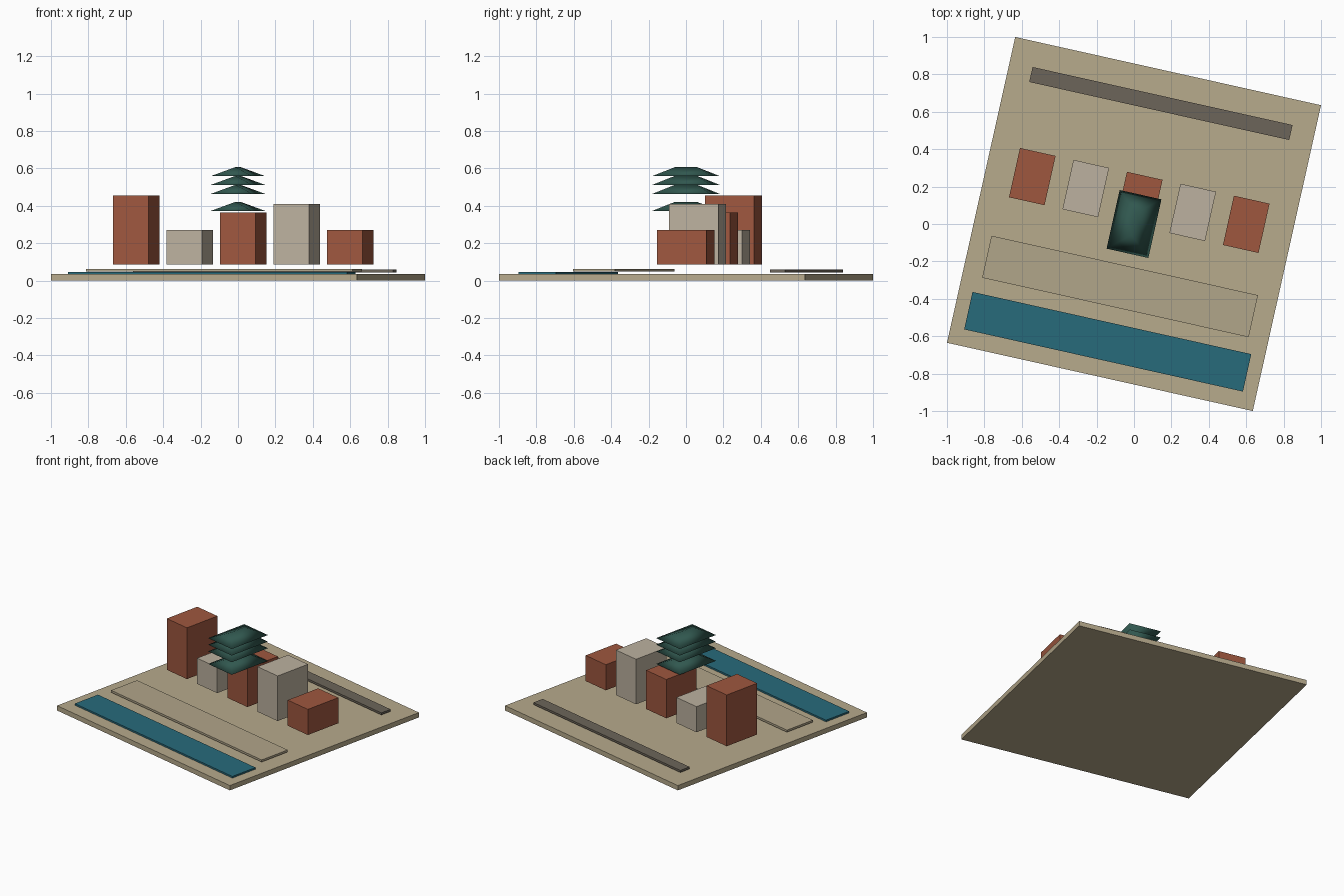
import bpy, bmesh, math
from mathutils import Matrix

if "Cube" in bpy.data.objects:
    bpy.data.objects.remove(bpy.data.objects["Cube"])

TURN = Matrix.Rotation(-math.radians(12.58), 4, 'Z')  # whole site is turned


def material(name, srgb):
    m = bpy.data.materials.new(name)
    m.diffuse_color = [(c / 255) ** 2.2 for c in srgb] + [1]
    m.use_nodes = True
    m.node_tree.nodes["Principled BSDF"].inputs["Base Color"].default_value = m.diffuse_color
    return m


SAND = material("sand", (182, 169, 139))
PAVING = material("paving", (176, 164, 137))
WATER = material("water", (44, 106, 122))
ASPHALT = material("asphalt", (108, 101, 90))
BRICK = material("brick", (157, 88, 65))
STONE = material("stone", (187, 176, 158))
TILE = material("green_tile", (52, 88, 80))


def finish(name, bm, mat, smooth=False):
    bmesh.ops.recalc_face_normals(bm, faces=bm.faces)
    for f in bm.faces:
        f.smooth = smooth
    bm.transform(TURN)
    mesh = bpy.data.meshes.new(name)
    bm.to_mesh(mesh)
    bm.free()
    mesh.materials.append(mat)
    ob = bpy.data.objects.new(name, mesh)
    bpy.context.collection.objects.link(ob)


def box(name, x, y, w, d, z0, z1, mat):
    bm = bmesh.new()
    place = Matrix.Translation((x, y, (z0 + z1) / 2)) @ Matrix.Diagonal((w, d, z1 - z0, 1))
    bmesh.ops.create_cube(bm, size=1, matrix=place)
    finish(name, bm, mat)


def hip_roof(name, w, d, ridge, z, h, mat):
    bm = bmesh.new()
    a, b, c, e = [bm.verts.new((sx * w / 2, sy * d / 2, z))
                  for sx, sy in ((-1, -1), (1, -1), (1, 1), (-1, 1))]
    r0, r1 = [bm.verts.new((0, s * ridge / 2, z + h)) for s in (-1, 1)]
    for face in ((e, c, b, a), (a, b, r0), (b, c, r1, r0), (c, e, r1), (e, a, r0, r1)):
        bm.faces.new(face)
    finish(name, bm, mat, smooth=True)


# ground slab and long strips
box("ground_slab", 0, 0, 1.675, 1.675, 0, 0.035, SAND)
box("canal", 0, -0.645, 1.527, 0.205, 0.034, 0.047, WATER)
box("promenade", 0, -0.342, 1.46, 0.23, 0.048, 0.063, PAVING)
box("road", 0, 0.66, 1.424, 0.082, 0.043, 0.058, ASPHALT)

# row of buildings, alternating brick and stone
for i, top in enumerate((0.455, 0.27, 0.365, 0.41, 0.27)):
    box(f"building_{i + 1}", (i - 2) * 0.293, 0.129, 0.195, 0.27,
        0.085, top, STONE if i % 2 else BRICK)

# stacked pagoda roofs
for i, z in enumerate((0.372, 0.463, 0.511, 0.558)):
    hip_roof(f"pagoda_roof_{i + 1}", 0.229, 0.321, 0.12, z, 0.049, TILE)
